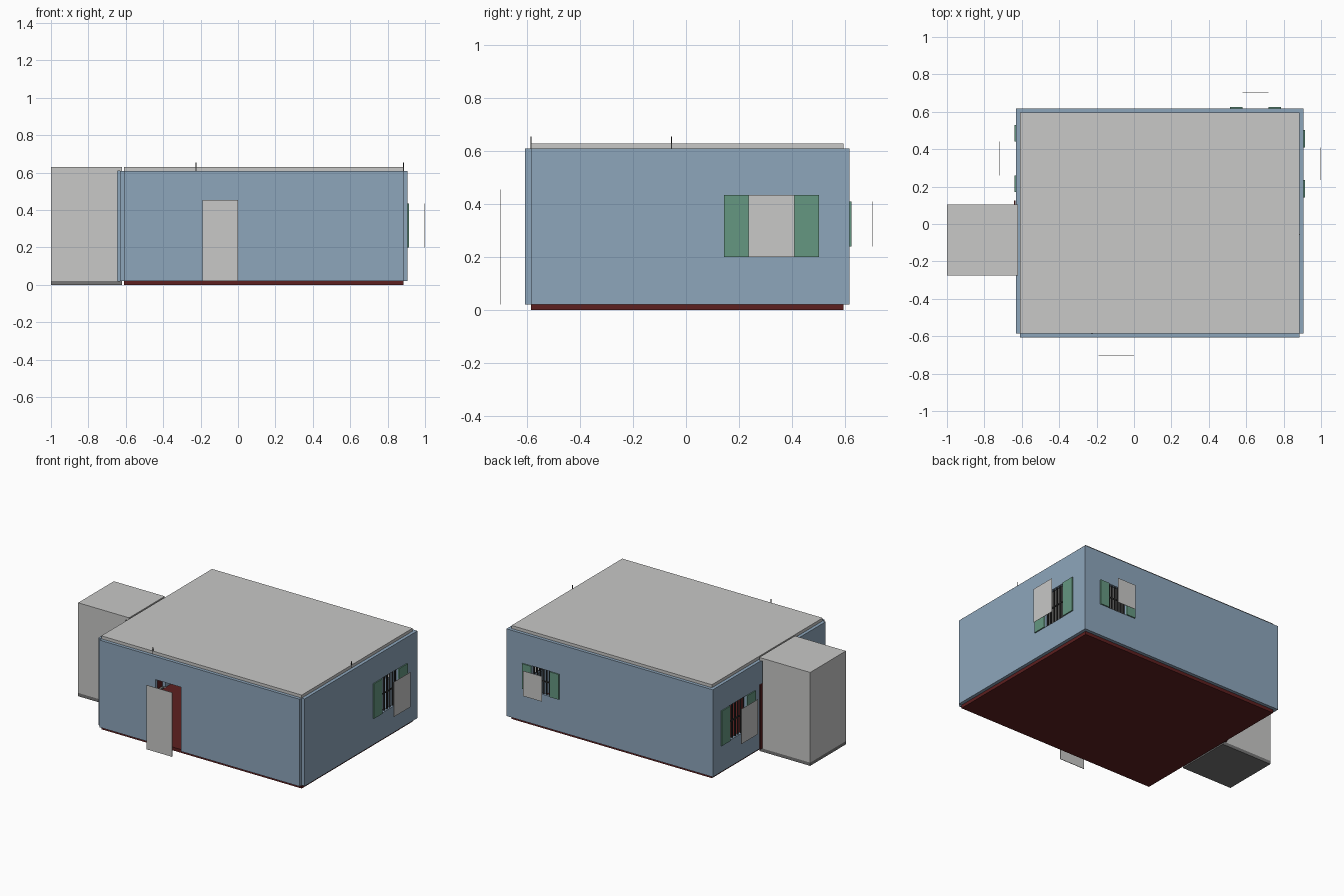
import bpy
import bmesh
from mathutils import Vector

cube = bpy.data.objects.get("Cube")
if cube:
    bpy.data.objects.remove(cube, do_unlink=True)


def material(name, r, g, b):
    m = bpy.data.materials.new(name)
    m.use_nodes = True
    m.diffuse_color = (r, g, b, 1)
    m.node_tree.nodes["Principled BSDF"].inputs["Base Color"].default_value = (r, g, b, 1)
    return m


BLUE = material("wall_blue", 0.27, 0.38, 0.50)
GREY = material("light_grey", 0.58, 0.58, 0.57)
GREEN = material("shutter_green", 0.13, 0.31, 0.22)
RED = material("floor_dark_red", 0.11, 0.014, 0.014)
DARK = material("base_dark_grey", 0.18, 0.18, 0.18)
BLACK = material("bar_black", 0.03, 0.03, 0.03)


def box(name, mat, x, y, z):
    """Box from (low, high) ranges on each axis."""
    bm = bmesh.new()
    bmesh.ops.create_cube(bm, size=1)
    low, high = Vector((x[0], y[0], z[0])), Vector((x[1], y[1], z[1]))
    for v in bm.verts:
        v.co = (low + high) / 2 + v.co * (high - low)
    mesh = bpy.data.meshes.new(name)
    bm.to_mesh(mesh)
    bm.free()
    mesh.materials.append(mat)
    obj = bpy.data.objects.new(name, mesh)
    bpy.context.collection.objects.link(obj)
    return obj


def cut(obj, x, y, z):
    """Cut a box-shaped opening and discard the cutter."""
    cutter = box("cutter", BLUE, x, y, z)
    cutter.hide_render = True
    mod = obj.modifiers.new("opening", "BOOLEAN")
    mod.operation = "DIFFERENCE"
    mod.solver = "EXACT"
    mod.object = cutter
    bpy.context.view_layer.objects.active = obj
    bpy.ops.object.modifier_apply(modifier=mod.name)
    bpy.data.objects.remove(cutter, do_unlink=True)


def around(c, half):
    return (c - half, c + half)


def window(side, axis, wall, out, span, z, shutter):
    """Bars in the opening, shutters beside it and a pane held off the wall."""
    def part(name, mat, across, along, height):
        xy = (across, along) if axis == "x" else (along, across)
        box(f"{side}_{name}", mat, *xy, height)

    a, b = span
    sign = 1 if out > wall else -1
    middle = wall - sign * 0.012
    bars = 6
    for i in range(bars):
        p = a + (b - a) * (i + 0.5) / bars
        part(f"window_bar_{i + 1}", BLACK, around(middle, 0.004), around(p, 0.004), z)
    part("window_rail", BLACK, around(middle, 0.003), span, around(sum(z) / 2, 0.004))
    face = around(wall + sign * 0.004, 0.004)
    part("shutter_low", GREEN, face, (a - shutter, a), z)
    part("shutter_high", GREEN, face, (b, b + shutter), z)
    part("window_pane", GREY, around(out, 0.001), span, z)


# Main house: floor, walls and roof
X0, X1, Y0, Y1 = -0.61, 0.885, -0.585, 0.595
T = 0.022
WALL_Z = (T, 0.61)
DOOR_Z = (T, 0.455)
WIN_Z, BACK_Z = (0.2, 0.435), (0.24, 0.41)
box("floor", RED, (X0, X1), (Y0, Y1), (0, T))
box("roof", GREY, (X0, X1), (Y0, Y1), (0.608, 0.63))
front = box("front_wall", BLUE, (X0, X1), (Y0 - T, Y0), WALL_Z)
back = box("back_wall", BLUE, (X0 - T, X1 + T), (Y1, Y1 + T), WALL_Z)
left = box("left_wall", BLUE, (X1, X1 + T), (Y0, Y1), WALL_Z)
right = box("right_wall", BLUE, (X0 - T, X0), (Y0, Y1), WALL_Z)

# Openings
cut(front, (-0.19, 0), (Y0 - 0.1, Y0 + 0.1), (-0.1, 0.455))
cut(back, (0.58, 0.72), (Y1 - 0.1, Y1 + 0.1), BACK_Z)
cut(left, (X1 - 0.1, X1 + 0.1), (0.235, 0.41), WIN_Z)
cut(right, (X0 - 0.1, X0 + 0.1), (0.26, 0.44), WIN_Z)
cut(right, (X0 - 0.1, X0 + 0.1), (-0.06, 0.1), (-0.1, 0.455))

# Windows
window("left", "x", X1 + T, 0.998, (0.235, 0.41), WIN_Z, 0.092)
window("right", "x", X0 - T, -0.72, (0.26, 0.44), WIN_Z, 0.09)
window("back", "y", Y1 + T, 0.705, (0.58, 0.72), BACK_Z, 0.067)

# Doors
box("front_door", GREY, (-0.19, 0), (-0.703, -0.7), DOOR_Z)
box("annex_door", RED, (-0.642, -0.634), (-0.06, 0.125), DOOR_Z)

# Annex: hollow box beside the house
AX, AY = (-1, -0.645), (-0.275, 0.105)
box("annex_floor", DARK, (-1, -0.62), AY, (0, T))
box("annex_roof", GREY, (-1, -0.62), AY, (0.61, 0.63))
box("annex_outer_wall", GREY, (-1, -1 + T), AY, WALL_Z)
box("annex_front_wall", GREY, AX, (AY[0], AY[0] + T), WALL_Z)
box("annex_back_wall", GREY, AX, (AY[1] - T, AY[1]), WALL_Z)
inner = box("annex_inner_wall", BLUE, (-0.645, X0 - T), (AY[0] + T, AY[1] - T), WALL_Z)
cut(inner, (-0.7, -0.6), (-0.06, 0.2), (-0.1, 0.455))

# Small pins on the roof edge
for i, (px, py) in enumerate([(-0.225, Y0), (X1, -0.055)]):
    box(f"roof_pin_{i + 1}", BLACK, around(px, 0.002), around(py, 0.002), (0.6, 0.655))
